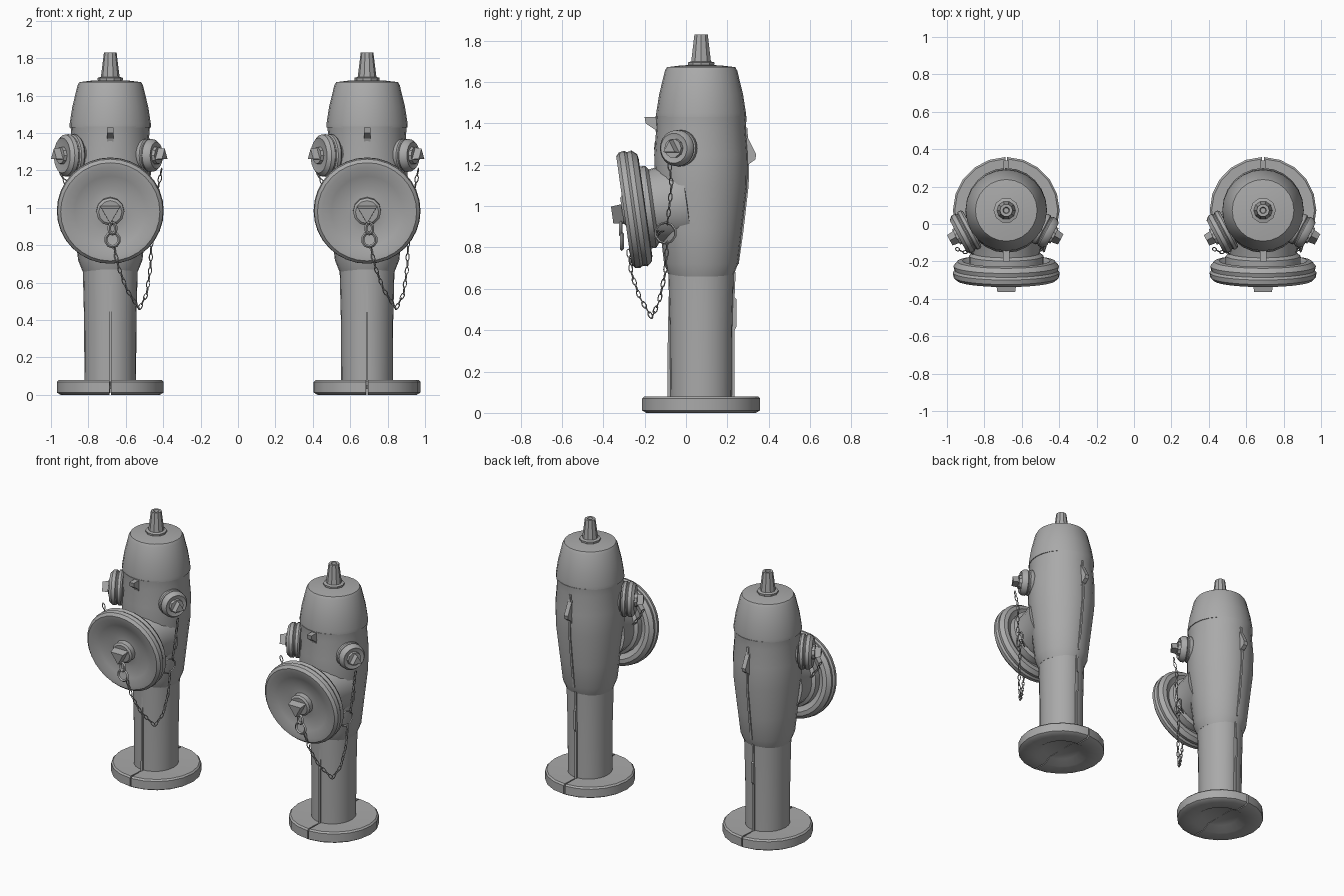
import bpy, bmesh
from math import sin, cos, pi, radians
from mathutils import Vector, Matrix

if "Cube" in bpy.data.objects:
    bpy.data.objects.remove(bpy.data.objects["Cube"])

grey = bpy.data.materials.new("cast_iron_grey")
grey.use_nodes = True
grey.diffuse_color = (0.4, 0.4, 0.4, 1)
grey.node_tree.nodes["Principled BSDF"].inputs["Base Color"].default_value = (0.4, 0.4, 0.4, 1)

AXIS_Y = 0.073          # depth of the upright axis
UP = Vector((0, 0, 1))
parts = []


def add_object(name, mesh, smooth=True):
    mesh.materials.clear()
    mesh.materials.append(grey)
    ob = bpy.data.objects.new(name, mesh)
    bpy.context.collection.objects.link(ob)
    if smooth:
        bpy.ops.object.select_all(action='DESELECT')
        ob.select_set(True)
        bpy.context.view_layer.objects.active = ob
        bpy.ops.object.shade_smooth_by_angle(angle=radians(35))
    parts.append(ob)
    return ob


def finish(name, bm, smooth=True):
    bmesh.ops.recalc_face_normals(bm, faces=bm.faces)
    mesh = bpy.data.meshes.new(name)
    bm.to_mesh(mesh)
    bm.free()
    return add_object(name, mesh, smooth)


def lathe(name, profile, origin, axis=UP, segs=24, start=0, sweep=360, squash=1):
    """Turn (radius, distance along axis) pairs into a solid; a part sweep gets end faces."""
    full = sweep == 360
    bm = bmesh.new()
    rows = []
    for i in range(segs if full else segs + 1):
        a = radians(start + sweep * i / segs)
        rows.append([bm.verts.new((r * cos(a), r * sin(a) * squash, h)) for r, h in profile])
    for i in range(segs):
        p, q = rows[i], rows[(i + 1) % len(rows)]
        for j in range(len(profile) - 1):
            bm.faces.new((p[j], q[j], q[j + 1], p[j + 1]))
    if not full:
        bm.faces.new(rows[0])
        bm.faces.new(rows[-1])
    bmesh.ops.remove_doubles(bm, verts=bm.verts, dist=1e-5)
    turn = Vector(axis).to_track_quat('Z', 'Y').to_matrix().to_4x4()
    bmesh.ops.transform(bm, matrix=Matrix.Translation(origin) @ turn, verts=bm.verts)
    return finish(name, bm)


def fin(name, outline, width):
    """Upright plate on the centre line, from a (y, z) outline."""
    bm = bmesh.new()
    face = bm.faces.new([bm.verts.new((-width / 2, y, z)) for y, z in outline])
    new = bmesh.ops.extrude_face_region(bm, geom=[face])["geom"]
    bmesh.ops.translate(bm, vec=(width, 0, 0), verts=[v for v in new if isinstance(v, bmesh.types.BMVert)])
    return finish(name, bm, False)


def wire_loops(name, loops, thickness):
    """Closed wire loops as one mesh; each loop is (centre, long axis, side axis)."""
    curve = bpy.data.curves.new(name, 'CURVE')
    curve.dimensions = '3D'
    curve.bevel_depth = thickness
    curve.bevel_resolution = 0
    for centre, along, side in loops:
        spline = curve.splines.new('POLY')
        spline.points.add(9)
        spline.use_cyclic_u = True
        for i, p in enumerate(spline.points):
            a = 2 * pi * i / 10
            p.co = (*(centre + along * cos(a) + side * sin(a)), 1)
    temp = bpy.data.objects.new(name, curve)
    mesh = bpy.data.meshes.new_from_object(temp)
    bpy.data.objects.remove(temp)
    bpy.data.curves.remove(curve)
    add_object(name, mesh)


def chain(name, points, step=0.036):
    pts = [Vector(p) for p in points]
    loops, turn = [], 0
    for a, b in zip(pts, pts[1:]):
        d = (b - a).normalized()
        side = d.cross(Vector((0.3, 1, 0.2))).normalized()
        count = max(1, round((b - a).length / step))
        for i in range(count):
            w = side if turn % 2 else d.cross(side)
            loops.append((a.lerp(b, (i + 0.5) / count), d * 0.021, w * 0.009))
            turn += 1
    wire_loops(name, loops, 0.003)


centre = Vector((0, AXIS_Y, 0))

# Split base flange
flange = [(0.0, 0.03), (0.12, 0.03), (0.17, 0.0), (0.265, 0.0), (0.285, 0.012),
          (0.285, 0.07), (0.275, 0.08), (0.12, 0.075), (0.0, 0.075)]
for side, start in (("left", -89), ("right", 91)):
    lathe(f"base_flange_{side}", flange, centre, segs=10, start=start, sweep=178)

# Stem, barrel and bonnet
lathe("stem", [(0, 0.05), (0.138, 0.05), (0.14, 0.4), (0.148, 0.72), (0, 0.76)], centre, squash=1.08)
lathe("barrel", [(0, 0.66), (0.148, 0.66), (0.172, 0.72), (0.19, 0.88), (0.215, 1.1),
                 (0.218, 1.25), (0.208, 1.38), (0.212, 1.435), (0, 1.435)], centre, squash=1.04)
lathe("bonnet", [(0, 1.43), (0.217, 1.43), (0.217, 1.45), (0.203, 1.54), (0.175, 1.655),
                 (0.165, 1.672), (0.1, 1.68), (0, 1.685)], centre)
lathe("top_nut", [(0, 1.67), (0.066, 1.675), (0.068, 1.695), (0.05, 1.7), (0.034, 1.83),
                  (0.018, 1.83), (0.014, 1.815), (0, 1.815)], centre, segs=10)

# Large front outlet, tipped slightly down
front = Vector((0, -cos(radians(8)), -sin(radians(8))))
hub = Vector((0, -0.255, 0.985))
lathe("front_outlet_neck", [(0, -0.28), (0.215, -0.26), (0.19, -0.17), (0.18, -0.1),
                            (0.2, -0.085), (0.2, -0.02), (0, -0.02)], hub, front)
lathe("front_cap", [(0, -0.03), (0.19, -0.035), (0.235, -0.06), (0.262, -0.055), (0.283, -0.03),
                    (0.277, -0.008), (0.286, 0.005), (0.282, 0.03), (0.265, 0.046), (0.24, 0.045),
                    (0.19, 0.028), (0.12, 0.008), (0.08, 0.012), (0, 0.014)], hub, front, segs=32)
lathe("front_cap_boss", [(0, 0), (0.075, 0), (0.075, 0.045), (0.062, 0.055), (0, 0.055)], hub, front, segs=12)
lathe("front_cap_nut", [(0, 0.04), (0.066, 0.04), (0.055, 0.105), (0, 0.105)], hub, front, segs=3, start=-90)

# Two smaller side outlets
for side, sx, size, reach in (("left", 1, 0.088, 0.0), ("right", -1, 0.114, 0.012)):
    aim = Vector((sx * cos(radians(28)), -sin(radians(28)), 0))
    root = Vector((0, AXIS_Y, 1.28))
    cap = [(0, 0.19), (0.93, 0.195), (1, 0.205), (1, 0.222), (0.93, 0.228), (0.93, 0.234),
           (1, 0.24), (0.98, 0.262), (0.82, 0.28), (0.6, 0.275), (0, 0.275)]
    lathe(f"{side}_outlet_neck", [(0, 0.1), (size * 1.1, 0.13), (size * 0.85, 0.2), (0, 0.21)], root, aim)
    lathe(f"{side}_outlet_cap", [(r * size, h + reach) for r, h in cap], root, aim)
    lathe(f"{side}_outlet_boss", [(0, 0.26), (0.05, 0.26), (0.046, 0.292 + reach), (0, 0.292 + reach)],
          root, aim, segs=10)
    lathe(f"{side}_outlet_nut", [(0, 0.27), (0.046, 0.27), (0.036, 0.33 + reach), (0, 0.33 + reach)],
          root, aim, segs=3, start=90)

# Lugs and casting seams on the centre line
fin("front_lug", [(-0.1, 1.43), (-0.2, 1.43), (-0.195, 1.4), (-0.15, 1.37), (-0.1, 1.25)], 0.035)
fin("back_lug", [(0.28, 1.36), (0.3, 1.33), (0.34, 1.25), (0.335, 1.225), (0.3, 1.2), (0.28, 1.1)], 0.03)
fin("front_stem_seam", [(0, 0.07), (-0.09, 0.07), (-0.088, 0.38), (-0.08, 0.7), (0, 0.7)], 0.012)
fin("back_stem_seam", [(0.15, 0.07), (0.235, 0.07), (0.235, 0.4), (0.245, 0.42), (0.245, 0.55),
                       (0.235, 0.56), (0.24, 0.68), (0.15, 0.7)], 0.014)
fin("back_barrel_seam", [(0.15, 0.7), (0.255, 0.72), (0.278, 0.88), (0.303, 1.1), (0.307, 1.25),
                         (0.296, 1.38), (0.15, 1.4)], 0.014)

# Hook, gathering ring and chains
wire_loops("front_cap_hook", [(Vector((0.012, -0.31, 0.83)), UP * 0.038, Vector((0.036, 0, 0))),
                              (Vector((0.012, -0.315, 0.89)), UP * 0.03, Vector((0.018, 0, 0)))], 0.009)
wire_loops("gathering_ring", [(Vector((0.215, -0.1, 0.87)), UP * 0.05, Vector((0.015, 0.05, 0)))], 0.006)
chain("front_chain", [(0.02, -0.28, 0.79), (0.045, -0.265, 0.68), (0.09, -0.225, 0.56), (0.155, -0.165, 0.46),
                      (0.195, -0.13, 0.54), (0.215, -0.1, 0.68), (0.22, -0.09, 0.83)])
chain("left_chain", [(0.275, -0.08, 1.21), (0.255, -0.07, 1.1), (0.24, -0.09, 0.91)])
chain("right_chain", [(-0.27, -0.13, 1.19), (-0.23, -0.15, 1.12), (-0.1, -0.155, 0.95), (0.1, -0.155, 0.86),
                      (0.205, -0.11, 0.88)])

# Two identical hydrants side by side
for ob in list(parts):
    twin = ob.copy()
    bpy.context.collection.objects.link(twin)
    twin.name = "second_" + ob.name
    ob.name = "first_" + ob.name
    ob.location.x = -0.683
    twin.location.x = 0.69
